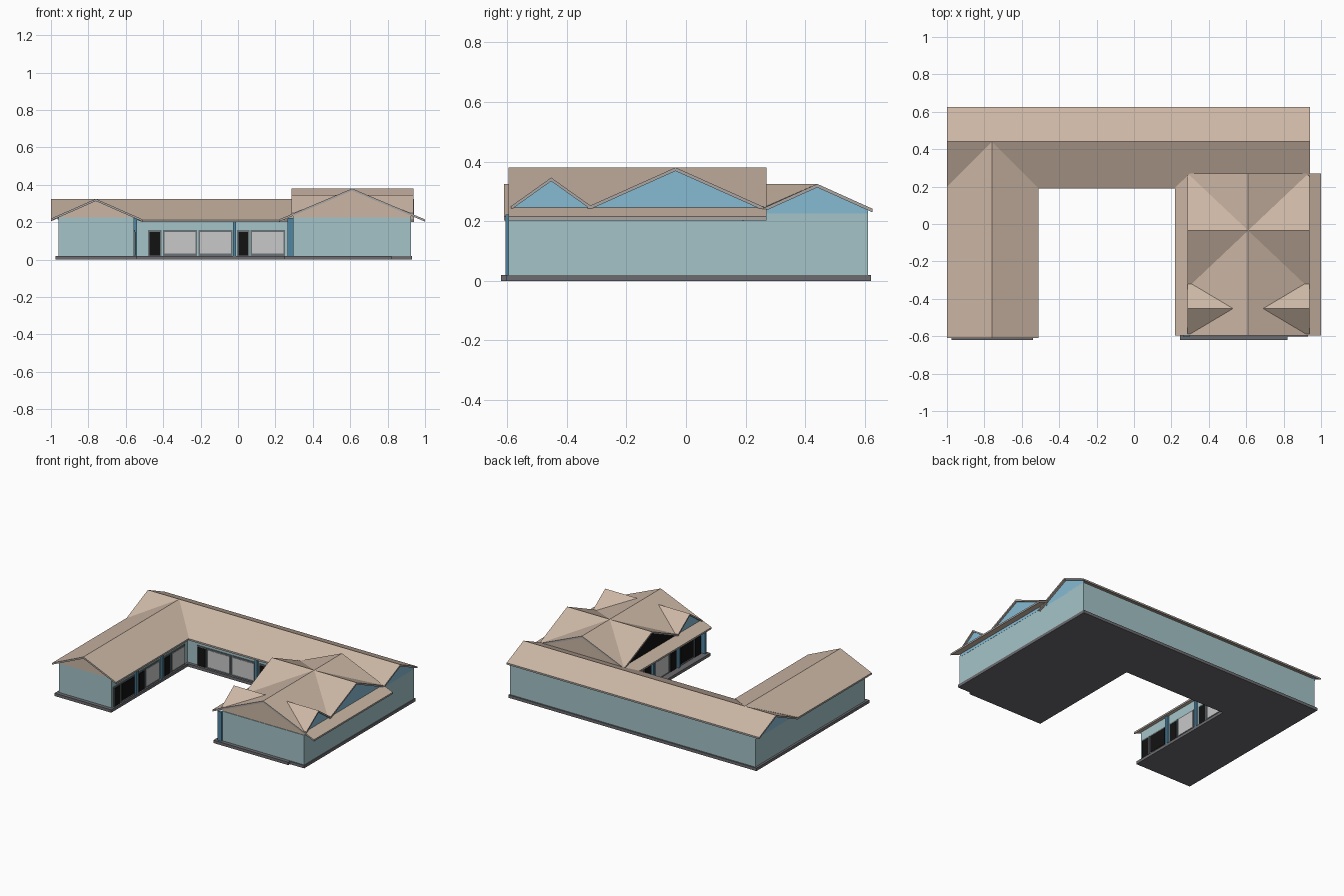
import bpy, bmesh

if "Cube" in bpy.data.objects:
    bpy.data.objects.remove(bpy.data.objects["Cube"])


def mat(name, r, g, b):
    m = bpy.data.materials.new(name)
    m.diffuse_color = (r, g, b, 1)
    m.use_nodes = True
    m.node_tree.nodes["Principled BSDF"].inputs["Base Color"].default_value = m.diffuse_color
    return m


ROOF = mat("roof_tan", 0.60, 0.47, 0.375)
WALL = mat("wall_pale_blue", 0.37, 0.55, 0.58)
BLUE = mat("gable_blue", 0.24, 0.50, 0.65)
POST = mat("post_blue", 0.08, 0.24, 0.36)
BASE = mat("base_grey", 0.15, 0.15, 0.16)
TRIM = mat("trim_grey", 0.40, 0.38, 0.36)
FRAME = mat("frame_grey", 0.14, 0.17, 0.18)
GLASS = mat("glass_grey", 0.58, 0.58, 0.58)
BLACK = mat("door_black", 0.006, 0.006, 0.006)


def prism(name, lower, upper, *mats):
    """Solid between two matching loops; the second material goes on upright sides."""
    bm = bmesh.new()
    a = [bm.verts.new(p) for p in lower]
    b = [bm.verts.new(p) for p in upper]
    n = len(a)
    bm.faces.new(a[::-1])
    bm.faces.new(b)
    for i in range(n):
        j = (i + 1) % n
        f = bm.faces.new((a[i], a[j], b[j], b[i]))
        f.material_index = len(mats) - 1
    bmesh.ops.recalc_face_normals(bm, faces=bm.faces[:])
    me = bpy.data.meshes.new(name)
    bm.to_mesh(me)
    bm.free()
    for m in mats:
        me.materials.append(m)
    ob = bpy.data.objects.new(name, me)
    bpy.context.collection.objects.link(ob)
    return ob


def plate(name, plan, z0, z1, m):
    prism(name, [(x, y, z0) for x, y in plan], [(x, y, z1) for x, y in plan], m)


def box(name, x0, x1, y0, y1, z0, z1, m):
    plate(name, [(x0, y0), (x1, y0), (x1, y1), (x0, y1)], z0, z1, m)


def slope(name, plan, height, t=0.012):
    """Roof sheet over a plan outline, following a height rule."""
    top = [(x, y, height(x, y)) for x, y in plan]
    prism(name, [(x, y, z - t) for x, y, z in top], top, ROOF, TRIM)


def gable(name, axis, at, lo, mid, hi, zlo, zmid, zhi, m, base=0.215, t=0.008):
    """Upright gable infill, flat across the given axis."""
    pts = [(lo, base), (hi, base), (hi, zhi), (mid, zmid), (lo, zlo)]
    place = (lambda d, u, z: (d, u, z)) if axis == 'x' else (lambda d, u, z: (u, d, z))
    prism(name, [place(at - t / 2, u, z) for u, z in pts],
          [place(at + t / 2, u, z) for u, z in pts], m)


# floor slab and wall body, both U-shaped
plate("floor_slab", [(-.975, -.62), (-.54, -.62), (-.54, .22), (.245, .22), (.245, -.62),
                     (.82, -.62), (.82, -.602), (.93, -.602), (.93, .62), (-.975, .62)],
      0, .02, BASE)
plate("walls", [(-.96, -.595), (-.555, -.595), (-.555, .24), (.295, .24), (.295, -.595),
                (.925, -.595), (.925, .61), (-.96, .61)], .02, .225, WALL)

# back wing roof, notched where the left wing joins
RB, RL, RR, RC = .44, -.76, .61, -.04


def back_h(x, y):
    return .325 - .45 * abs(y - RB)


slope("back_roof_rear", [(-1, RB), (.94, RB), (.94, .625), (-1, .625)], back_h)
slope("back_roof_front", [(RL, RB), (-.51, .19), (.94, .19), (.94, RB)], back_h)
slope("back_roof_corner", [(-1, .2), (RL, RB), (-1, RB)], back_h)
for side, x in (("left", -.96), ("right", .921)):
    gable("back_gable_" + side, 'x', x, .24, RB, .61, .225, .315, .238, BLUE)


# left wing roof
def left_h(x, y):
    return .325 - .44 * abs(x - RL)


slope("left_roof_outer", [(-1, -.61), (RL, -.61), (RL, RB), (-1, .2)], left_h)
slope("left_roof_inner", [(RL, -.61), (-.51, -.61), (-.51, .19), (RL, RB)], left_h)
gable("left_wing_gable", 'y', -.593, -.96, RL, -.555, .227, .315, .225, ROOF, .225)


# right wing roof
def right_h(x, y):
    return .38 - .423 * abs(x - RR)


slope("right_roof_inner", [(.22, -.595), (RR, -.595), (RR, .27), (.22, .27)], right_h)
slope("right_roof_outer", [(RR, -.595), (1, -.595), (1, .27), (RR, .27)], right_h)
for side, y in (("front", -.587), ("rear", .26)):
    gable("right_wing_gable_" + side, 'y', y, .295, RR, .925, .237, .37, .237, ROOF, .225)


# cross gable and dormer pair over the right wing
def cross_roof(name, mid, half, ridge, eave):
    def h(x, y):
        return ridge - (ridge - eave) / half * abs(y - mid)
    for tag, y in (("front", mid - half), ("rear", mid + half)):
        slope(name + "_" + tag, [(.285, mid), (.937, mid), (.937, y), (.285, y)], h)
    for tag, x in (("inner", .3), ("outer", .922)):
        m = BLACK if (tag == "inner" and name == "cross_roof") else BLUE
        gable(name + "_gable_" + tag, 'x', x, mid - half + .005, mid, mid + half - .005,
              eave - .005, ridge - .01, eave - .005, m)


cross_roof("cross_roof", -.035, .295, .38, .248)
cross_roof("dormer_roof", -.452, .135, .346, .25)


# courtyard doors, windows and posts
def on_wall(name, wall, u0, u1, z0, z1, depth, m):
    axis, at, out = wall
    a, b = sorted((at - out * .002, at + out * depth))
    if axis == 'x':
        box(name, a, b, u0, u1, z0, z1, m)
    else:
        box(name, u0, u1, a, b, z0, z1, m)


def opening(name, wall, u0, u1, z0, m):
    on_wall(name + "_frame", wall, u0, u1, .02, .158, .005, FRAME)
    on_wall(name, wall, u0 + .008, u1 - .008, z0, .148, .008, m)


back = ('y', .24, -1)
opening("back_door_1", back, -.48, -.408, .022, BLACK)
opening("back_window_1", back, -.402, -.218, .032, GLASS)
opening("back_window_2", back, -.212, -.03, .032, GLASS)
opening("back_door_2", back, -.005, .062, .022, BLACK)
opening("back_window_3", back, .068, .252, .032, GLASS)
on_wall("back_post", back, -.027, -.01, .02, .218, .02, POST)

for side, wall in (("left", ('x', -.555, 1)), ("right", ('x', .295, -1))):
    for i, y in enumerate((-.59, -.32, -.04)):
        opening(f"{side}_door_{i}", wall, y + .01, y + .085, .022, BLACK)
        kind = BLACK if i == 0 else GLASS
        opening(f"{side}_window_{i}", wall, y + .092, y + .245, .032, kind)
        if i:
            on_wall(f"{side}_post_{i}", wall, y - .02, y - .003, .02, .22, .015, POST)

# front corner post of the right wing
box("corner_post", .265, .297, -.605, -.588, .02, .222, POST)
